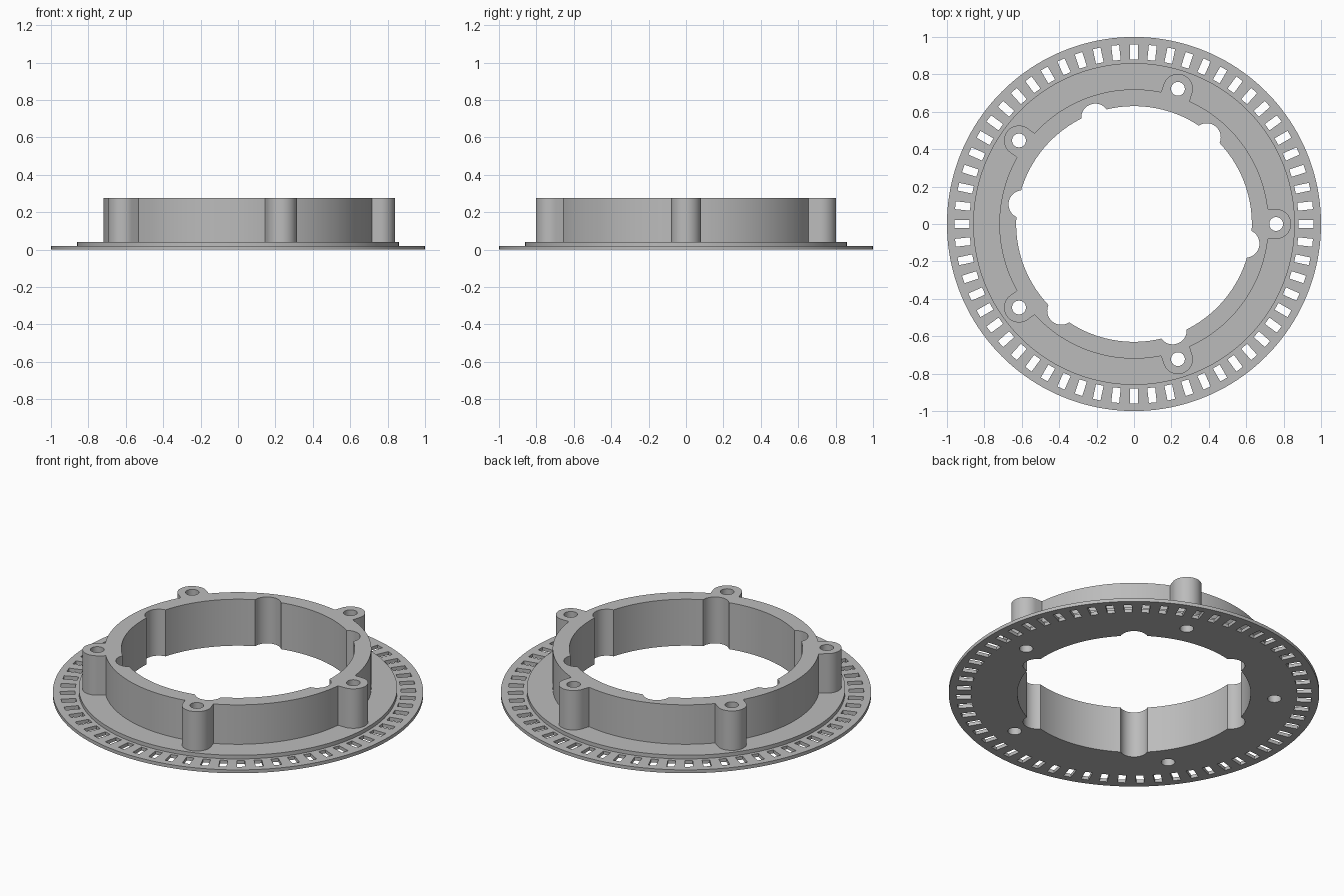
import bpy, bmesh
from math import sin, cos, asin, pi, radians, tau

cube = bpy.data.objects.get("Cube")
if cube:
    bpy.data.objects.remove(cube, do_unlink=True)

grey = bpy.data.materials.new("grey")
grey.use_nodes = True
COLOUR = (0.5, 0.5, 0.5, 1)
grey.diffuse_color = COLOUR
grey.node_tree.nodes["Principled BSDF"].inputs["Base Color"].default_value = COLOUR


def circle(radius, sides, cx=0, cy=0):
    return [(cx + radius * cos(tau * i / sides), cy + radius * sin(tau * i / sides))
            for i in range(sides)]


def lobed_outline(radius, count, start, centre, lobe_radius, sweep):
    """Circle with evenly spaced round lobes; sweep is half of each lobe's arc."""
    half = asin(lobe_radius * sin(sweep) / radius)
    points = []
    for k in range(count):
        a = start + tau * k / count
        # corner on the main circle, then the lobe arc
        points.append((radius * cos(a - half), radius * sin(a - half)))
        for i in range(25):
            t = a - sweep + 2 * sweep * i / 24
            points.append((centre * cos(a) + lobe_radius * cos(t),
                           centre * sin(a) + lobe_radius * sin(t)))
        # main circle up to the next lobe
        span = tau / count - 2 * half
        points += [(radius * cos(a + half + span * i / 24),
                    radius * sin(a + half + span * i / 24)) for i in range(24)]
    # drop points that fall on top of each other
    return [p for i, p in enumerate(points)
            if abs(p[0] - points[i - 1][0]) + abs(p[1] - points[i - 1][1]) > 1e-3]


def prisms(name, outlines, z0, z1):
    """One object made of upright prisms."""
    bm = bmesh.new()
    for outline in outlines:
        low = [bm.verts.new((x, y, z0)) for x, y in outline]
        high = [bm.verts.new((x, y, z1)) for x, y in outline]
        bm.faces.new(low[::-1])
        bm.faces.new(high)
        for i in range(len(low)):
            bm.faces.new((low[i - 1], low[i], high[i], high[i - 1]))
    bmesh.ops.recalc_face_normals(bm, faces=bm.faces)
    mesh = bpy.data.meshes.new(name)
    bm.to_mesh(mesh)
    bm.free()
    mesh.materials.append(grey)
    obj = bpy.data.objects.new(name, mesh)
    bpy.context.collection.objects.link(obj)
    return obj


def combine(target, other, operation):
    mod = target.modifiers.new(operation, "BOOLEAN")
    mod.operation = operation
    mod.solver = "EXACT"
    mod.object = other
    bpy.context.view_layer.objects.active = target
    bpy.ops.object.modifier_apply(modifier=mod.name)
    bpy.data.objects.remove(other, do_unlink=True)


# Thin rim disc, raised step, and collar with five screw bosses
flange = prisms("flanged_collar", [circle(1, 160)], 0, 0.02)
step = prisms("raised_step", [circle(0.86, 160)], 0.01, 0.042)
collar = prisms("collar", [lobed_outline(0.72, 5, 0, 0.76, 0.08, pi / 2)], 0.03, 0.277)
combine(flange, step, "UNION")
combine(flange, collar, "UNION")

# Central bore with six round notches
bore = prisms("bore_cutter",
              [lobed_outline(0.63, 6, radians(-10), 0.605, 0.075, radians(74))], -0.1, 0.4)
combine(flange, bore, "DIFFERENCE")

# Screw holes through the bosses
holes = [circle(0.037, 32, 0.76 * cos(tau * k / 5), 0.76 * sin(tau * k / 5)) for k in range(5)]
combine(flange, prisms("screw_hole_cutter", holes, -0.1, 0.4), "DIFFERENCE")

# Ring of radial slots in the rim
slots = []
SLOTS = 60
for k in range(SLOTS):
    c, s = cos(tau * k / SLOTS), sin(tau * k / SLOTS)
    slots.append([(r * c - w * s, r * s + w * c) for r, w in
                  ((0.88, -0.021), (0.96, -0.021), (0.96, 0.021), (0.88, 0.021))])
combine(flange, prisms("slot_cutter", slots, -0.1, 0.1), "DIFFERENCE")

# Smooth the round walls, keep edges crisp
bpy.ops.object.select_all(action="DESELECT")
flange.select_set(True)
bpy.context.view_layer.objects.active = flange
bpy.ops.object.shade_smooth_by_angle(angle=radians(30))
